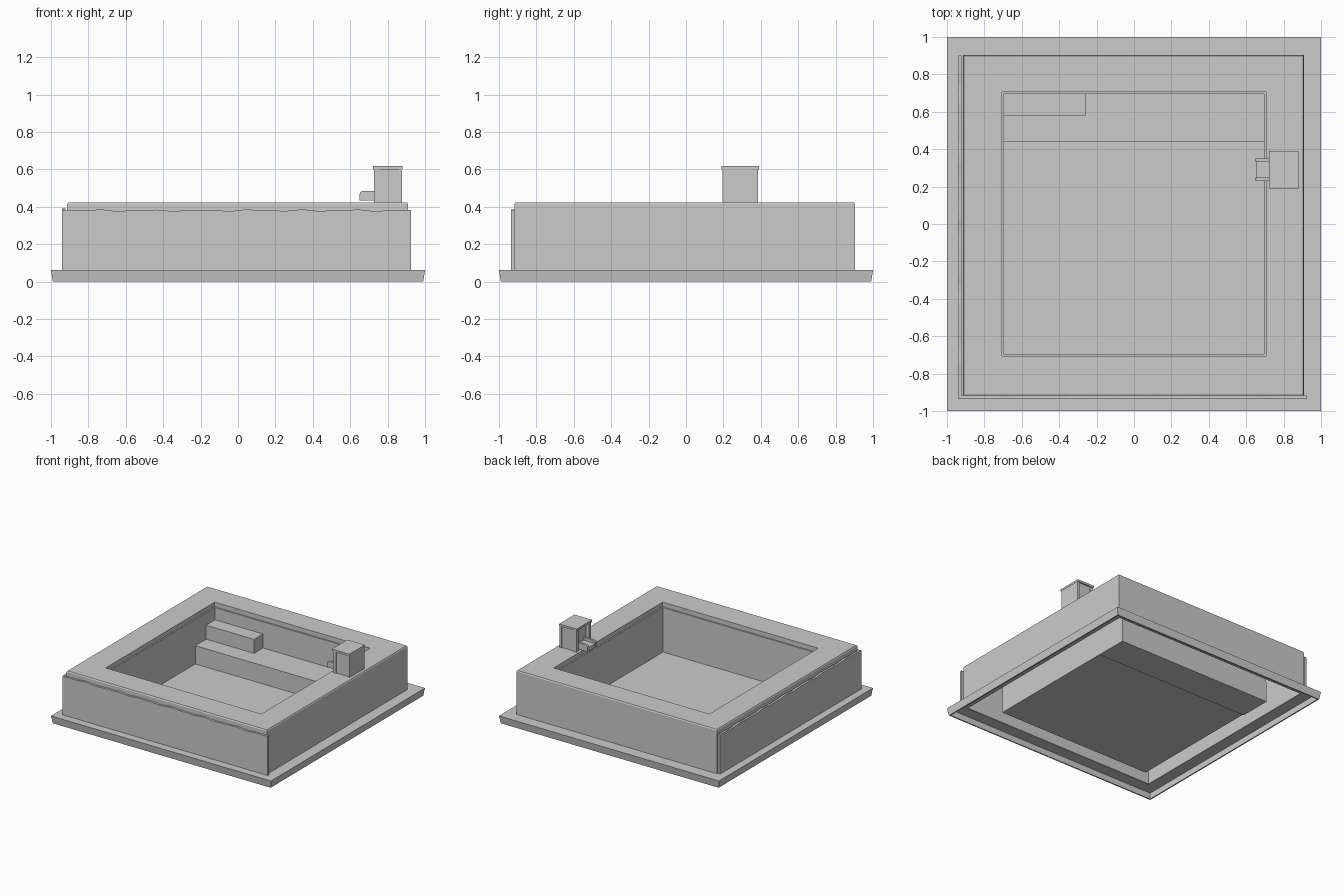
import bpy
import bmesh
import math
from mathutils import Vector

cube = bpy.data.objects.get("Cube")
if cube:
    bpy.data.objects.remove(cube, do_unlink=True)

stone = bpy.data.materials.new("plain_grey")
stone.use_nodes = True
grey = (0.6, 0.6, 0.6, 1)
stone.diffuse_color = grey
stone.node_tree.nodes["Principled BSDF"].inputs["Base Color"].default_value = grey


def finish(name, bm):
    bmesh.ops.recalc_face_normals(bm, faces=bm.faces)
    mesh = bpy.data.meshes.new(name)
    bm.to_mesh(mesh)
    bm.free()
    mesh.materials.append(stone)
    obj = bpy.data.objects.new(name, mesh)
    bpy.context.collection.objects.link(obj)
    return obj


def box(name, low, high):
    low, high = Vector(low), Vector(high)
    bm = bmesh.new()
    bmesh.ops.create_cube(bm, size=1)
    for v in bm.verts:
        v.co = (low + high) / 2 + v.co * (high - low)
    return finish(name, bm)


def square_ring(name, profile, shift=(0, 0)):
    """Carry a closed (half width, height) profile around a square.
    The shift grows from none at the basin edge to full at the outer wall."""
    bm = bmesh.new()
    corners = [(1, 1), (-1, 1), (-1, -1), (1, -1)]
    loops = []
    for r, z in profile:
        f = min(1, max(0, (r - 0.72) * 6))
        loops.append([bm.verts.new((shift[0] * f + sx * r, shift[1] * f + sy * r, z))
                      for sx, sy in corners])
    for i, a in enumerate(loops):
        b = loops[(i + 1) % len(loops)]
        for k in range(4):
            j = (k + 1) % 4
            bm.faces.new((a[k], a[j], b[j], b[k]))
    return finish(name, bm)


def prism(name, outline, place, offset):
    """Extrude an outline, mapped into space by place, along offset."""
    bm = bmesh.new()
    face = bm.faces.new([bm.verts.new(place(a, z)) for a, z in outline])
    out = bmesh.ops.extrude_face_region(bm, geom=[face])["geom"]
    bmesh.ops.translate(bm, vec=offset,
                        verts=[g for g in out if isinstance(g, bmesh.types.BMVert)])
    return finish(name, bm)


def wavy_outline(start, end, steps=48):
    top = []
    for i in range(steps + 1):
        a = start + (end - start) * i / steps
        top.append((a, 0.381 + 0.003 * math.sin(a * 23) + 0.002 * math.sin(a * 41)))
    return [(start, 0.06)] + top + [(end, 0.06)]


# Base flange with tapered sides and a hollow underside
square_ring("base_flange", [(0.89, 0.062), (1, 0.062), (0.99, 0),
                            (0.98, 0), (0.985, 0.055), (0.89, 0.055)])

# Outer walls and deck with a softened top edge
square_ring("outer_wall_and_deck",
            [(0.911, 0.06), (0.911, 0.414), (0.906, 0.423), (0.707, 0.423),
             (0.707, 0.38), (0.716, 0.38), (0.716, 0.41), (0.902, 0.41), (0.902, 0.06)],
            (-0.003, -0.007))

# Basin
square_ring("basin_wall", [(0.696, 0.385), (0.696, 0.006), (0.704, 0.006),
                           (0.704, 0.37), (0.712, 0.37), (0.712, 0.385)])
box("basin_floor", (-0.7, -0.7, 0.006), (0.7, 0.7, 0.02))
box("bench", (-0.709, 0.44, 0), (0.709, 0.709, 0.17))
box("upper_step", (-0.7, 0.58, 0.16), (-0.26, 0.7, 0.285))

# Overflow sheets on two sides
prism("front_sheet", wavy_outline(-0.94, 0.925),
      lambda a, z: (a, -0.935, z), (0, 0.018, 0))
prism("side_sheet", wavy_outline(-0.93, 0.9),
      lambda a, z: (-0.94, a, z + 0.004), (0.018, 0, 0))

# Spout tower: cap, recessed core, back plate and front cheeks
box("tower_cap", (0.721, 0.19, 0.6), (0.88, 0.39, 0.617))
box("tower_core", (0.755, 0.202, 0.42), (0.87, 0.378, 0.602))
box("tower_back", (0.862, 0.194, 0.42), (0.878, 0.386, 0.602))
for side in (-1, 1):
    y = 0.29 + side * 0.083
    box("tower_cheek", (0.727, y - 0.013, 0.42), (0.756, y + 0.013, 0.602))

# Spout trough with a rounded upper lip
rounded = [(0.67 - 0.02 * math.sin(t * math.pi / 8),
            0.465 + 0.02 * math.cos(t * math.pi / 8)) for t in range(5)]
cheek = [(0.76, 0.485)] + rounded + [(0.65, 0.433), (0.76, 0.433)]
for side in (-1, 1):
    y = 0.29 + side * 0.05
    prism("spout_side", cheek, lambda a, z: (a, y - 0.009, z), (0, 0.018, 0))
box("spout_floor", (0.651, 0.24, 0.433), (0.76, 0.34, 0.463))
